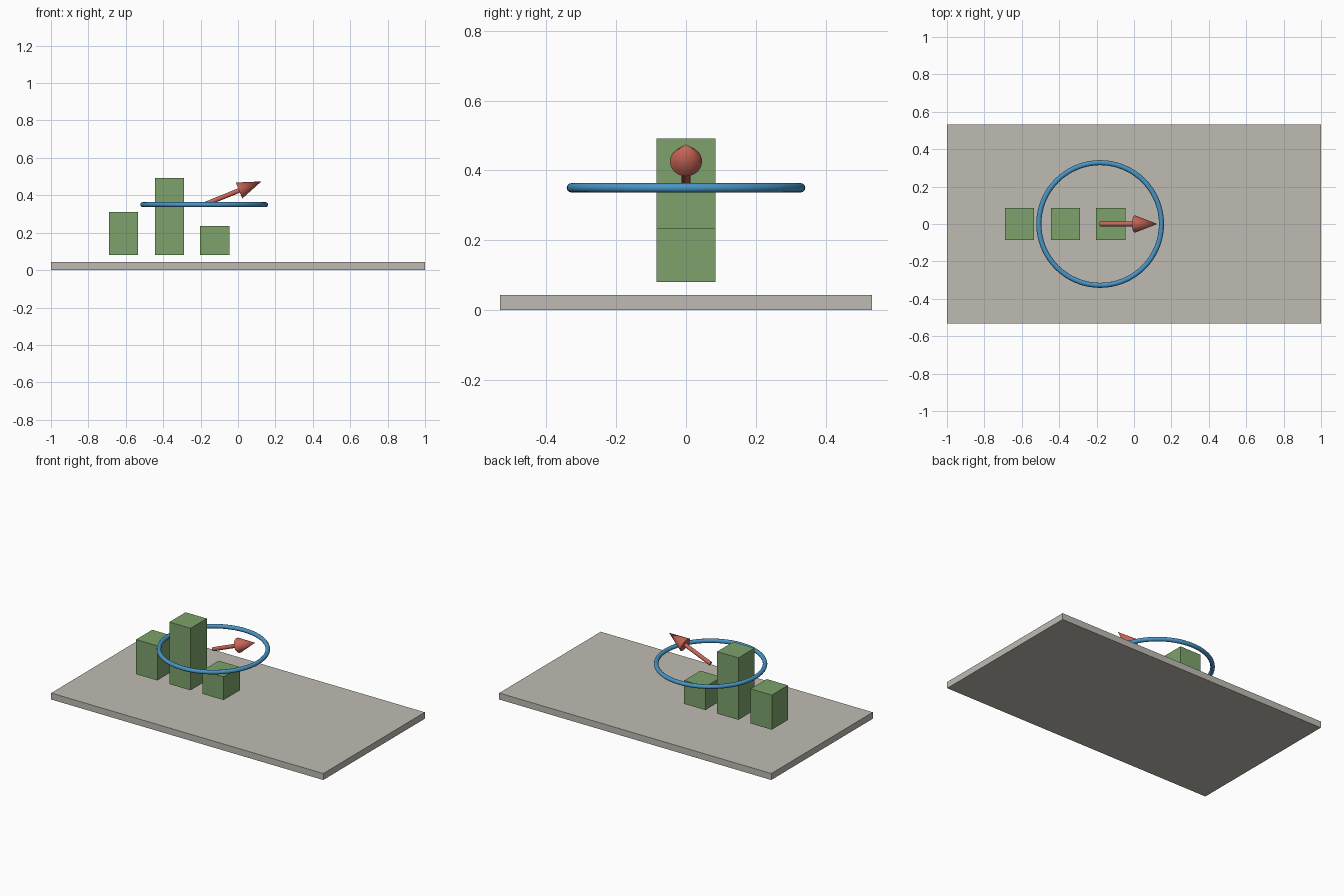
import bpy
import math
from mathutils import Vector

cube = bpy.data.objects.get("Cube")
if cube:
    bpy.data.objects.remove(cube, do_unlink=True)


def make_material(name, rgb):
    mat = bpy.data.materials.new(name)
    mat.use_nodes = True
    colour = (*rgb, 1.0)
    mat.diffuse_color = colour
    mat.node_tree.nodes["Principled BSDF"].inputs["Base Color"].default_value = colour
    return mat


def finish(name, mat, smooth=False):
    obj = bpy.context.object
    obj.name = name
    obj.data.materials.append(mat)
    if smooth:
        bpy.ops.object.shade_smooth_by_angle(angle=math.radians(40))
    return obj


def box(name, centre_x, half_x, half_y, bottom, top, mat):
    bpy.ops.mesh.primitive_cube_add(size=2, location=(centre_x, 0, (bottom + top) / 2))
    obj = finish(name, mat)
    obj.scale = (half_x, half_y, (top - bottom) / 2)


def tapered(name, start, end, radius_start, radius_end, mat):
    axis = end - start
    bpy.ops.mesh.primitive_cone_add(
        vertices=24, radius1=radius_start, radius2=radius_end, depth=axis.length,
        location=(start + end) / 2, rotation=axis.to_track_quat("Z", "Y").to_euler())
    finish(name, mat, smooth=True)


stone = make_material("warm grey", (0.52, 0.50, 0.45))
green = make_material("leaf green", (0.205, 0.365, 0.145))
blue = make_material("sky blue", (0.065, 0.30, 0.56))
red = make_material("brick red", (0.58, 0.13, 0.095))

# Ground slab
box("base_plate", 0, 1.0, 0.533, 0, 0.043, stone)

# Row of floating blocks with different heights
for name, x, top in (("outer_block", -0.612, 0.31),
                     ("tall_block", -0.367, 0.492),
                     ("short_block", -0.124, 0.235)):
    box(name, x, 0.078, 0.085, 0.08, top, green)

# Horizontal ring
hub = Vector((-0.181, 0, 0.35))
bpy.ops.mesh.primitive_torus_add(location=hub, major_radius=0.328, minor_radius=0.0135,
                                 major_segments=64, minor_segments=12)
finish("ring", blue, smooth=True)

# Arrow rising from the ring centre
tip = Vector((0.125, 0, 0.474))
neck = hub.lerp(tip, 0.61)
tapered("arrow_shaft", hub, neck, 0.0125, 0.0125, red)
tapered("arrow_head", neck, tip, 0.046, 0, red)
